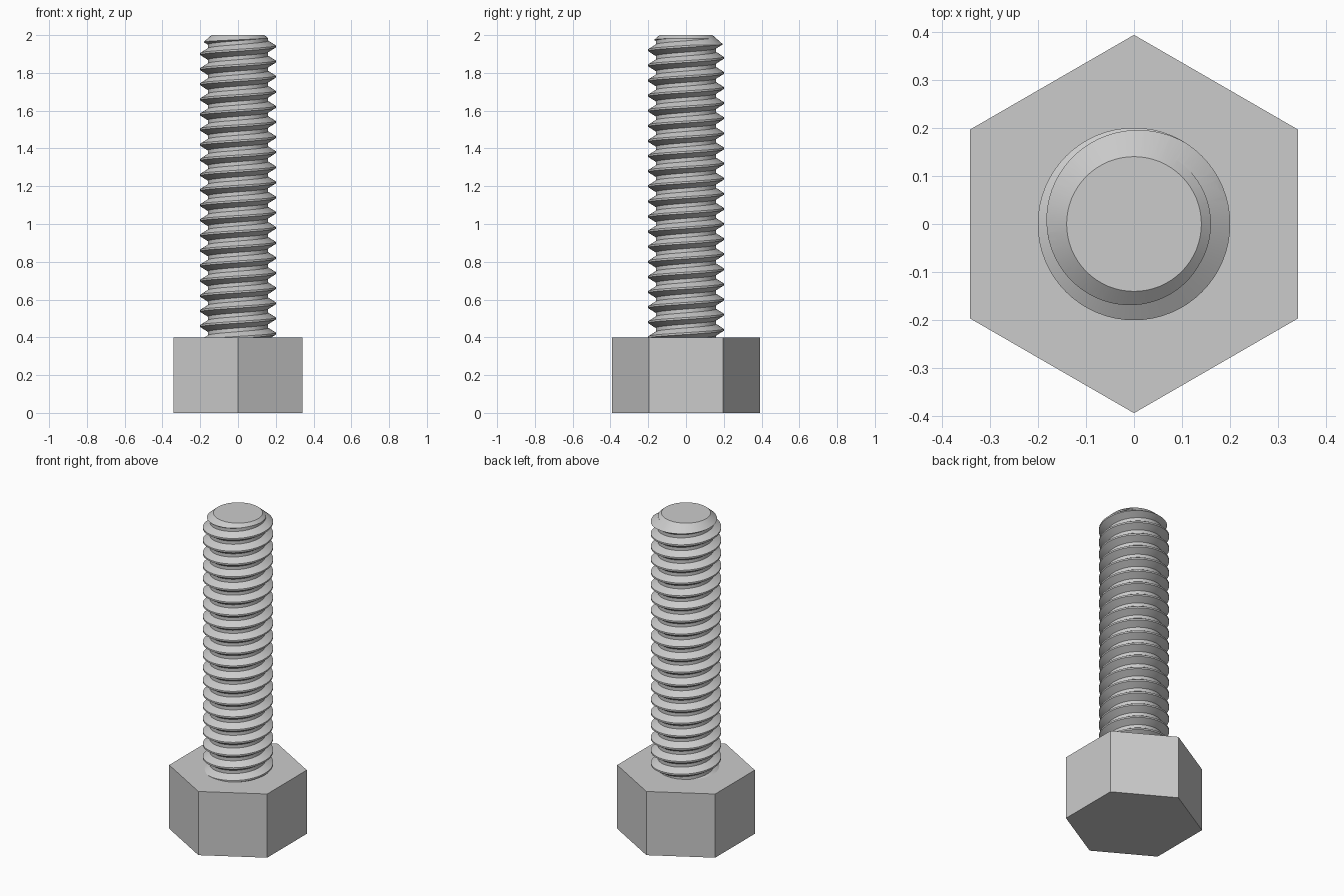
import bpy
import bmesh
from math import sin, cos, pi, radians

cube = bpy.data.objects.get("Cube")
if cube:
    bpy.data.objects.remove(cube, do_unlink=True)

HEAD_RADIUS, HEAD_TOP = 0.393, 0.4
TOP, TIP_RADIUS, CHAMFER_SLOPE = 2.0, 0.14, 1.15
CREST, ROOT, PITCH, FIRST_CREST = 0.2, 0.16, 0.08, 0.42
SEGMENTS = 64

steel = bpy.data.materials.new("grey steel")
steel.use_nodes = True
colour = (0.6, 0.6, 0.6, 1)
steel.diffuse_color = colour
steel.node_tree.nodes["Principled BSDF"].inputs["Base Color"].default_value = colour


def add_object(name, bm):
    bmesh.ops.recalc_face_normals(bm, faces=bm.faces[:])
    mesh = bpy.data.meshes.new(name)
    bm.to_mesh(mesh)
    bm.free()
    mesh.materials.append(steel)
    obj = bpy.data.objects.new(name, mesh)
    bpy.context.collection.objects.link(obj)
    return obj


def frustum(name, sides, r_low, r_high, z_low, z_high):
    """Closed tapered prism with a corner pointing to +y."""
    bm = bmesh.new()
    low, high = [
        [bm.verts.new((r * sin(2 * pi * i / sides), r * cos(2 * pi * i / sides), z))
         for i in range(sides)]
        for r, z in ((r_low, z_low), (r_high, z_high))]
    for i in range(sides):
        j = (i + 1) % sides
        bm.faces.new((low[i], low[j], high[j], high[i]))
    bm.faces.new(low)
    bm.faces.new(high)
    return add_object(name, bm)


def threaded_rod(name, z_low, z_high):
    """Right-handed helical thread, trimmed flat and capped at both ends."""
    profile = [(-0.005, CREST), (0.005, CREST), (0.03, ROOT), (0.05, ROOT)]
    rows = [(FIRST_CREST + PITCH * turn + dz, r)
            for turn in range(-3, 23) for dz, r in profile]
    bm = bmesh.new()
    columns = []
    for i in range(SEGMENTS):
        a = 2 * pi * i / SEGMENTS
        rise = PITCH * i / SEGMENTS
        columns.append([bm.verts.new((r * cos(a), r * sin(a), z + rise))
                        for z, r in rows])
    # The last column meets the first one a full turn higher
    columns.append(columns[0][len(profile):])
    for left, right in zip(columns, columns[1:]):
        for k in range(min(len(left), len(right)) - 1):
            bm.faces.new((left[k], right[k], right[k + 1], left[k + 1]))
    for z, direction in ((z_low, -1), (z_high, 1)):
        bmesh.ops.bisect_plane(bm, geom=bm.verts[:] + bm.edges[:] + bm.faces[:],
                               plane_co=(0, 0, z), plane_no=(0, 0, direction),
                               clear_outer=True)
    rims = [e for e in bm.edges if e.is_boundary]
    bmesh.ops.holes_fill(bm, edges=rims, sides=0)
    return add_object(name, bm)


# Hexagonal head
head = frustum("hex_head", 6, HEAD_RADIUS, HEAD_RADIUS, 0, HEAD_TOP)

# Threaded shank
shank = threaded_rod("threaded_shank", HEAD_TOP - 0.02, TOP + 0.03)

# Chamfered tip, cut by a cone
base = HEAD_TOP - 0.1
cutter = frustum("tip_cutter", SEGMENTS, TIP_RADIUS + CHAMFER_SLOPE * (TOP - base),
                 TIP_RADIUS, base, TOP)
cutter.hide_render = True
chamfer = shank.modifiers.new("chamfer", "BOOLEAN")
chamfer.operation = "INTERSECT"
chamfer.solver = "EXACT"
chamfer.object = cutter

bpy.ops.object.select_all(action="DESELECT")
shank.select_set(True)
bpy.context.view_layer.objects.active = shank
bpy.ops.object.modifier_apply(modifier=chamfer.name)
bpy.data.objects.remove(cutter, do_unlink=True)
bpy.ops.object.shade_smooth_by_angle(angle=radians(30))
